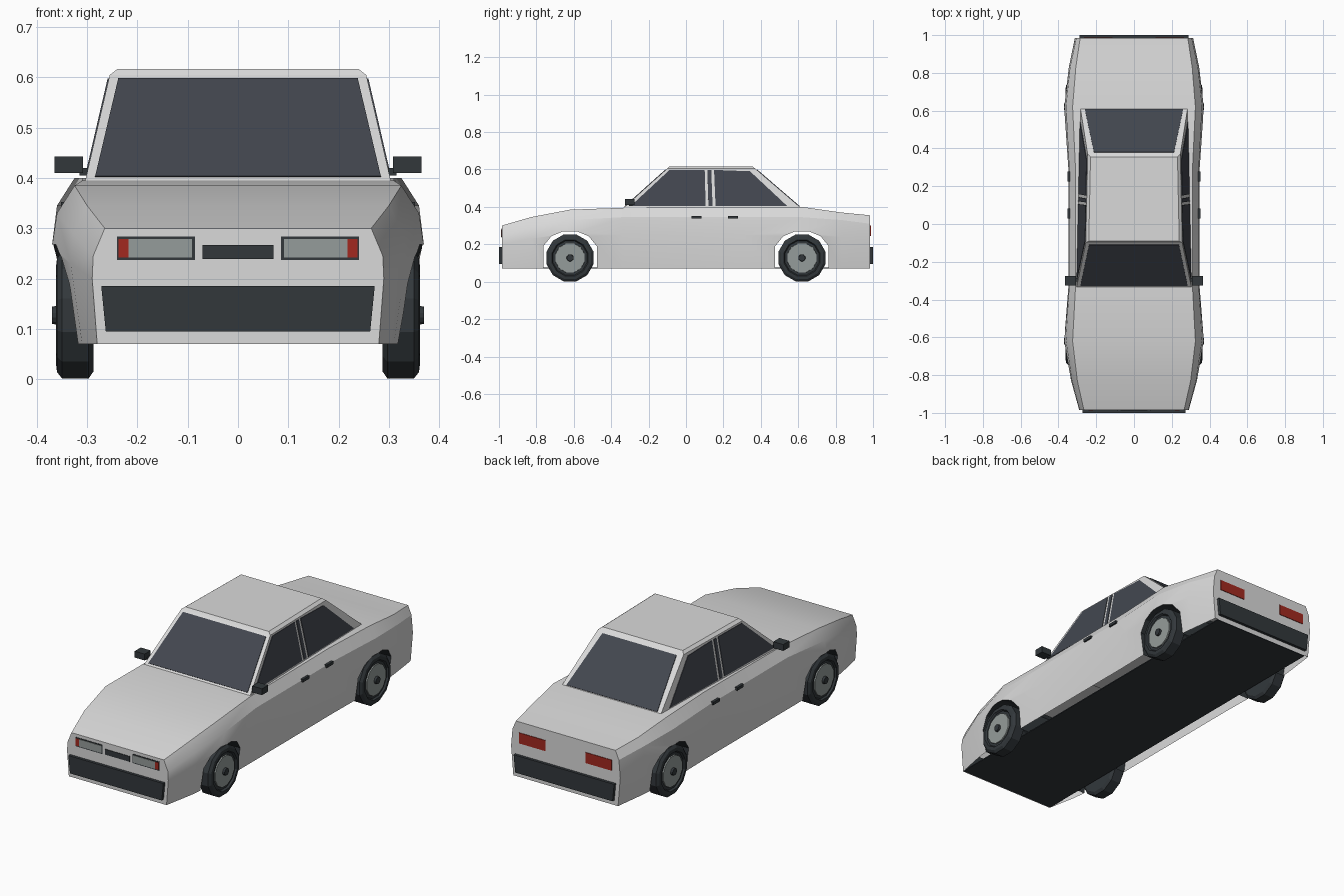
import bpy, bmesh, math
from mathutils import Vector

cube = bpy.data.objects.get("Cube")
if cube:
    bpy.data.objects.remove(cube, do_unlink=True)


def material(name, rgb):
    m = bpy.data.materials.new(name)
    m.use_nodes = True
    m.diffuse_color = (*rgb, 1)
    m.node_tree.nodes["Principled BSDF"].inputs["Base Color"].default_value = (*rgb, 1)
    return m


PAINT = material("silver paint", (0.70, 0.70, 0.70))
GLASS = material("dark glass", (0.055, 0.062, 0.078))
TRIM = material("black trim", (0.032, 0.039, 0.044))
LAMP = material("lamp grey", (0.30, 0.335, 0.325))
RED = material("signal red", (0.36, 0.022, 0.014))


def finish(bm, name, *mats):
    bmesh.ops.recalc_face_normals(bm, faces=bm.faces)
    me = bpy.data.meshes.new(name)
    bm.to_mesh(me)
    bm.free()
    for m in mats:
        me.materials.append(m)
    ob = bpy.data.objects.new(name, me)
    bpy.context.collection.objects.link(ob)
    return ob


def activate(ob):
    bpy.ops.object.select_all(action='DESELECT')
    ob.select_set(True)
    bpy.context.view_layer.objects.active = ob


def loft(bm, rings):
    """Closed skin through rings of equal length, capped at both ends."""
    rings = [[bm.verts.new(p) for p in ring] for ring in rings]
    n = len(rings[0])
    for a, b in zip(rings, rings[1:]):
        for i in range(n):
            j = (i + 1) % n
            bm.faces.new((a[i], a[j], b[j], b[i]))
    bm.faces.new(rings[0])
    bm.faces.new(rings[-1])


def box(name, lo, hi, mat, mirror=False):
    bm = bmesh.new()
    for s in ((1, -1) if mirror else (1,)):
        loft(bm, [[(s * x, y, z) for x, y in ((lo[0], lo[1]), (hi[0], lo[1]),
                   (hi[0], hi[1]), (lo[0], hi[1]))] for z in (lo[2], hi[2])])
    return finish(bm, name, mat)


def plate(name, pts, mat, mirror=False, thick=0.006):
    """Thin panel centred on the surface it lies on."""
    bm = bmesh.new()
    for s in ((1, -1) if mirror else (1,)):
        bm.faces.new([bm.verts.new((s * x, y, z)) for x, y, z in pts])
    ob = finish(bm, name, mat)
    mod = ob.modifiers.new("thickness", 'SOLIDIFY')
    mod.thickness = thick
    mod.offset = 0
    return ob


# Body shell: y, then height and half width of top edge, shoulder, waist; sill half width
FLOOR = 0.07
stations = [
    (-0.985, .300, .265, .245, .288, .200, .290, .280),
    (-0.83, .345, .300, .290, .328, .230, .333, .310),
    (-0.62, .385, .325, .330, .360, .265, .370, .335),
    (-0.34, .395, .310, .345, .343, .250, .348, .335),
    (0.30, .400, .310, .345, .343, .250, .348, .335),
    (0.62, .400, .325, .345, .360, .265, .370, .340),
    (0.83, .370, .308, .330, .338, .240, .345, .320),
    (0.985, .355, .285, .310, .305, .220, .313, .300),
]
rings = []
for y, zt, wt, zs, ws, zm, wm, wb in stations:
    half = [(wb, y, FLOOR), (wm, y, zm), (ws, y, zs), (wt, y, zt)]
    rings.append(half + [(-x, yy, z) for x, yy, z in reversed(half)])
bm = bmesh.new()
loft(bm, rings)
body = finish(bm, "body_shell", PAINT, TRIM)

# Wheel arches cut through the shell
AXLE, HUB_Z = 0.62, 0.127
arch = [(.143, 0), (.143, .19), (.1, .243), (.04, .268)]
arch += [(-y, z) for y, z in reversed(arch)]
bm = bmesh.new()
for axle in (-AXLE, AXLE):
    loft(bm, [[(x, axle + y, z) for y, z in arch] for x in (-0.5, 0.5)])
cutter = finish(bm, "arch_cutter", TRIM)
cutter.hide_render = True
cut = body.modifiers.new("arches", 'BOOLEAN')
cut.object = cutter
cut.operation = 'DIFFERENCE'
cut.solver = 'EXACT'
activate(body)
bpy.ops.object.modifier_apply(modifier=cut.name)
bpy.data.objects.remove(cutter, do_unlink=True)

# Open underside and dark arch linings
bm = bmesh.new()
bm.from_mesh(body.data)
under = []
for f in bm.faces:
    c = f.calc_center_median()
    f.material_index = 0
    if f.normal.z < -0.99 and c.z < FLOOR + 0.01:
        under.append(f)
    elif abs(f.normal.x) < 0.01 and math.hypot(abs(c.y) - AXLE, c.z - HUB_Z) < 0.2:
        f.material_index = 1
bmesh.ops.delete(bm, geom=under, context='FACES')
bm.to_mesh(body.data)
bm.free()
activate(body)
bpy.ops.object.shade_smooth_by_angle(angle=math.radians(25))

box("floor_pan", (-.28, -.98, FLOOR), (.28, .98, FLOOR + .005), TRIM)

# Cabin with a chamfered roof
BASE, ROOF = 0.39, 0.605


def side_x(y, z):
    return .305 - .0208 * (y + .34) - .209 * (z - BASE)


def screen_y(z, base, top):
    return base + (top - base) * (z - BASE) / (ROOF - BASE)


def cabin_ring(y0, y1, z, inset=0):
    a, b = side_x(y0, z) - inset, side_x(y1, z) - inset
    return [(a, y0, z), (b, y1, z), (-b, y1, z), (-a, y0, z)]


bm = bmesh.new()
loft(bm, [cabin_ring(-.34, .62, BASE), cabin_ring(-.10, .37, ROOF),
          cabin_ring(-.09, .355, .617, .013)])
finish(bm, "cabin", PAINT)

# Glass
for name, base, top, w0, w1 in (("windshield", -.34, -.10, .284, .238),
                                ("rear_window", .62, .37, .260, .212)):
    z0, z1 = .402, .597
    y0, y1 = screen_y(z0, base, top), screen_y(z1, base, top)
    plate(name, [(-w0, y0, z0), (w0, y0, z0), (w1, y1, z1), (-w1, y1, z1)], GLASS)

side_panes = {
    "front_side_windows": ((-.295, .405), (.105, .405), (.100, .597), (-.088, .597)),
    "center_pillar_strips": ((.120, .405), (.142, .405), (.135, .597), (.114, .597)),
    "rear_side_windows": ((.158, .405), (.540, .405), (.342, .590), (.150, .597)),
}
for name, outline in side_panes.items():
    plate(name, [(side_x(y, z), y, z) for y, z in outline], GLASS, mirror=True)


# Front and rear details
def end_panel(name, y, x0, x1, z0, z1, mat, thick, mirror=True):
    plate(name, [(x0, y, z0), (x1, y, z0), (x1, y, z1), (x0, y, z1)], mat, mirror, thick)


FRONT, REAR = -.985, .985
end_panel("headlight_bezels", FRONT, .086, .241, .237, .284, TRIM, .004)
end_panel("headlights", FRONT, .091, .218, .242, .279, LAMP, .008)
end_panel("front_markers", FRONT, .218, .238, .242, .279, RED, .008)
end_panel("grille", FRONT, -.071, .071, .239, .267, TRIM, .006, False)
end_panel("tail_lights", REAR, .115, .265, .245, .300, RED, .006)
for name, y0, y1, w in (("front_bumper", FRONT, -1, .272), ("rear_bumper", REAR, 1, .288)):
    bm = bmesh.new()
    loft(bm, [[(-w, y, .185), (w, y, .185), (w - .009, y, .095), (.009 - w, y, .095)]
              for y in (y0 - y1 * .01, y1)])
    finish(bm, name, TRIM)

# Mirrors and door handles
box("side_mirrors", (.308, -.325, .410), (.365, -.275, .443), TRIM, mirror=True)
box("mirror_stalks", (.285, -.305, .405), (.315, -.285, .420), TRIM, mirror=True)
for name, y in (("front_door_handles", .03), ("rear_door_handles", .225)):
    box(name, (.335, y, .337), (.352, y + .053, .352), TRIM, mirror=True)


# Wheels: turned profiles of (x, radius)
def turned(name, profile, mat, side, y, steps=12):
    bm = bmesh.new()
    rings = []
    for x, r in profile:
        rings.append([(side * x, y + r * math.sin(a), HUB_Z + r * math.cos(a))
                      for a in (math.tau * (i + .5) / steps for i in range(steps))])
    loft(bm, rings)
    finish(bm, name, mat)


tyre = [(.287, .115), (.297, .130), (.350, .130), (.360, .117), (.362, .100), (.353, .094)]
for end, y in (("front", -AXLE), ("rear", AXLE)):
    for hand, side in (("left", 1), ("right", -1)):
        turned(f"{end}_{hand}_tyre", tyre, TRIM, side, y)
        turned(f"{end}_{hand}_hub", [(.345, .082), (.359, .080)], LAMP, side, y)
        turned(f"{end}_{hand}_cap", [(.350, .020), (.370, .018)], TRIM, side, y)
